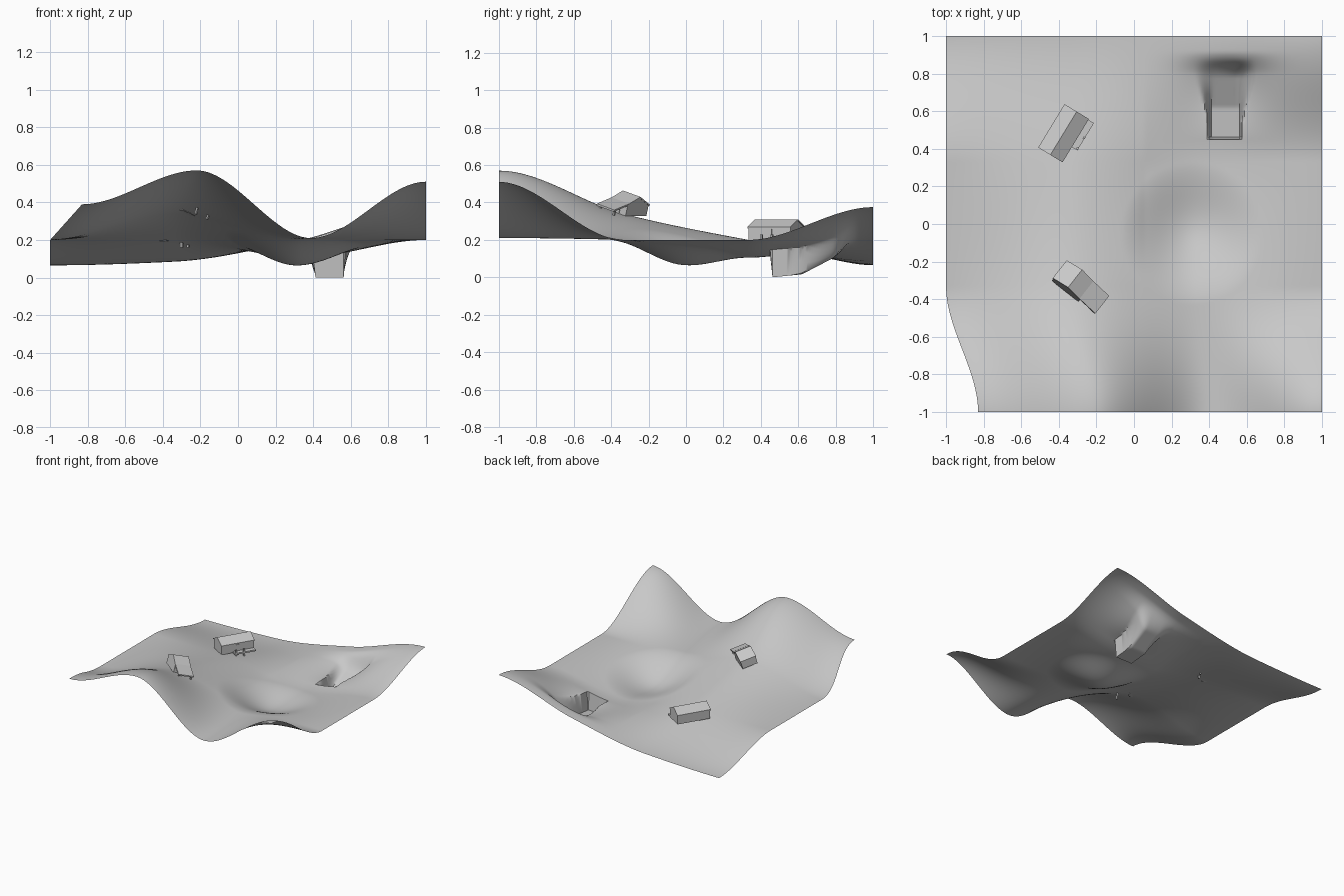
import bpy, bmesh, math
from mathutils import Matrix, Vector

if "Cube" in bpy.data.objects:
    bpy.data.objects.remove(bpy.data.objects["Cube"])

grey = bpy.data.materials.new("light grey")
grey.diffuse_color = (0.58, 0.58, 0.58, 1)
grey.use_nodes = True
grey.node_tree.nodes["Principled BSDF"].inputs["Base Color"].default_value = grey.diffuse_color


def finish(bm, name, matrix=None):
    bmesh.ops.recalc_face_normals(bm, faces=bm.faces)
    mesh = bpy.data.meshes.new(name)
    bm.to_mesh(mesh)
    bm.free()
    mesh.materials.append(grey)
    ob = bpy.data.objects.new(name, mesh)
    if matrix:
        ob.matrix_world = matrix
    bpy.context.collection.objects.link(ob)
    return ob


def step(a, b, t):
    t = max(0.0, min(1.0, (t - a) / (b - a)))
    return t * t * (3 - 2 * t)


# Control heights, rows front to back, columns left to right
HEIGHTS = [
    [.39, .57, .21, .51],
    [.20, .34, .20, .20],
    [.20, .20, .105, .20],
    [.065, .085, .20, .375],
]


def spline(vals, t):
    # Monotone curve through evenly spaced values over -1..1, level at peaks and ends
    n = len(vals) - 1
    s = (t + 1) / 2 * n
    i = min(int(s), n - 1)
    f = s - i
    slopes = [0.0] * (n + 1)
    for k in range(1, n):
        a, b = vals[k] - vals[k - 1], vals[k + 1] - vals[k]
        if a * b > 0:
            slopes[k] = 2 * a * b / (a + b)
    h = f * f * (3 - 2 * f)
    return (vals[i] * (1 - h) + vals[i + 1] * h
            + slopes[i] * f * (1 - f) ** 2 - slopes[i + 1] * f * f * (1 - f))


def ground(u, x, y):
    z = spline([spline(row, u) for row in HEIGHTS], y)
    z -= .09 * (1 - step(0, .38, math.hypot(x - .31, y + .05)))      # round basin
    # hollow around the pit, ending in a steep bank
    z -= .07 * math.exp(-((x - .5) / .2) ** 2) * step(.45, .78, y) * (1 - step(.79, .92, y))
    # steep-sided pit with a ramp rising to the back
    floor = max(0, .1 * (y - .46)) + .42 * max(0, y - .62)
    spread = .08 * step(.5, .85, y)
    across = 1 - step(.079 - spread * .3, .087 + spread, abs(x - .485))
    along = step(.453, .462, y) * (1 - step(.78, .88, y))
    return z + (min(z, floor) - z) * across * along


# Terrain sheet, with the front left corner drawn inward
N = 160
bm = bmesh.new()
bmesh.ops.create_grid(bm, x_segments=N, y_segments=N, size=1)
for v in bm.verts:
    u, y = v.co.x, v.co.y
    x = u + .17 * (1 - u) / 2 * step(1 / 3, 1, -y)
    v.co = Vector((x, y, ground(u, x, y)))
terrain = finish(bm, "terrain")
if sum(p.normal.z for p in terrain.data.polygons) < 0:
    terrain.data.flip_normals()
bpy.context.view_layer.objects.active = terrain
terrain.select_set(True)
bpy.ops.object.shade_smooth_by_angle(angle=math.radians(40))
terrain.select_set(False)


def prism(name, profile, y0, y1, matrix):
    # Profile in local x, z, drawn out along local y
    bm = bmesh.new()
    f = bm.faces.new([bm.verts.new((x, y0, z)) for x, z in profile])
    ext = bmesh.ops.extrude_face_region(bm, geom=[f])["geom"]
    vs = [g for g in ext if isinstance(g, bmesh.types.BMVert)]
    bmesh.ops.translate(bm, verts=vs, vec=(0, y1 - y0, 0))
    return finish(bm, name, matrix)


def rect(x0, x1, z0, z1):
    return [(x0, z0), (x1, z0), (x1, z1), (x0, z1)]


def house(name, centre, angle, tilt, length, half, base, eave, ridge):
    # Heights are measured from the centre point, which the house tilts about
    m = (Matrix.Translation(centre) @ Matrix.Rotation(math.radians(angle), 4, 'Z')
         @ Matrix.Rotation(math.radians(tilt), 4, 'X'))
    h = length / 2
    wall = half - .005
    # walls with gables
    prism(name + "_walls", [(-wall, base), (wall, base), (wall, eave), (0, ridge - .006),
                            (-wall, eave)], -h + .003, h - .003, m)
    # two roof slopes
    for side, label in ((-1, "left"), (1, "right")):
        prism(f"{name}_roof_{label}", [(0, ridge), (side * half, eave),
                                       (side * half, eave - .008), (0, ridge - .008)], -h, h, m)
    # door plate
    prism(name + "_door", rect(wall, wall + .004, base, eave - .012), -.015, .015, m)
    return m


# House at the back left, with a low porch and posts
m = house("back_house", (-.375, .483, .2), -31.3, 0, .27, .076, -.005, .07, .11)
prism("back_porch_floor", rect(.06, .11, -.006, .006), -.04, .13, m)
for i, y in enumerate((-.035, .03)):
    prism(f"back_porch_post_{i}", rect(.1, .112, -.04, .03), y, y + .012, m)

# House on the hillside, tilted with the slope, with a shallow porch roof
m = house("hill_house", (-.318, -.296, .42), -38.3, -16, .125, .095, -.08, -.015, .028)
prism("hill_porch_roof", [(.085, -.01), (.2, -.045), (.2, -.055), (.085, -.02)],
      -.062, .062, m)
for i, y in enumerate((-.055, .045)):
    prism(f"hill_porch_post_{i}", rect(.175, .185, -.1, -.045), y, y + .01, m)
